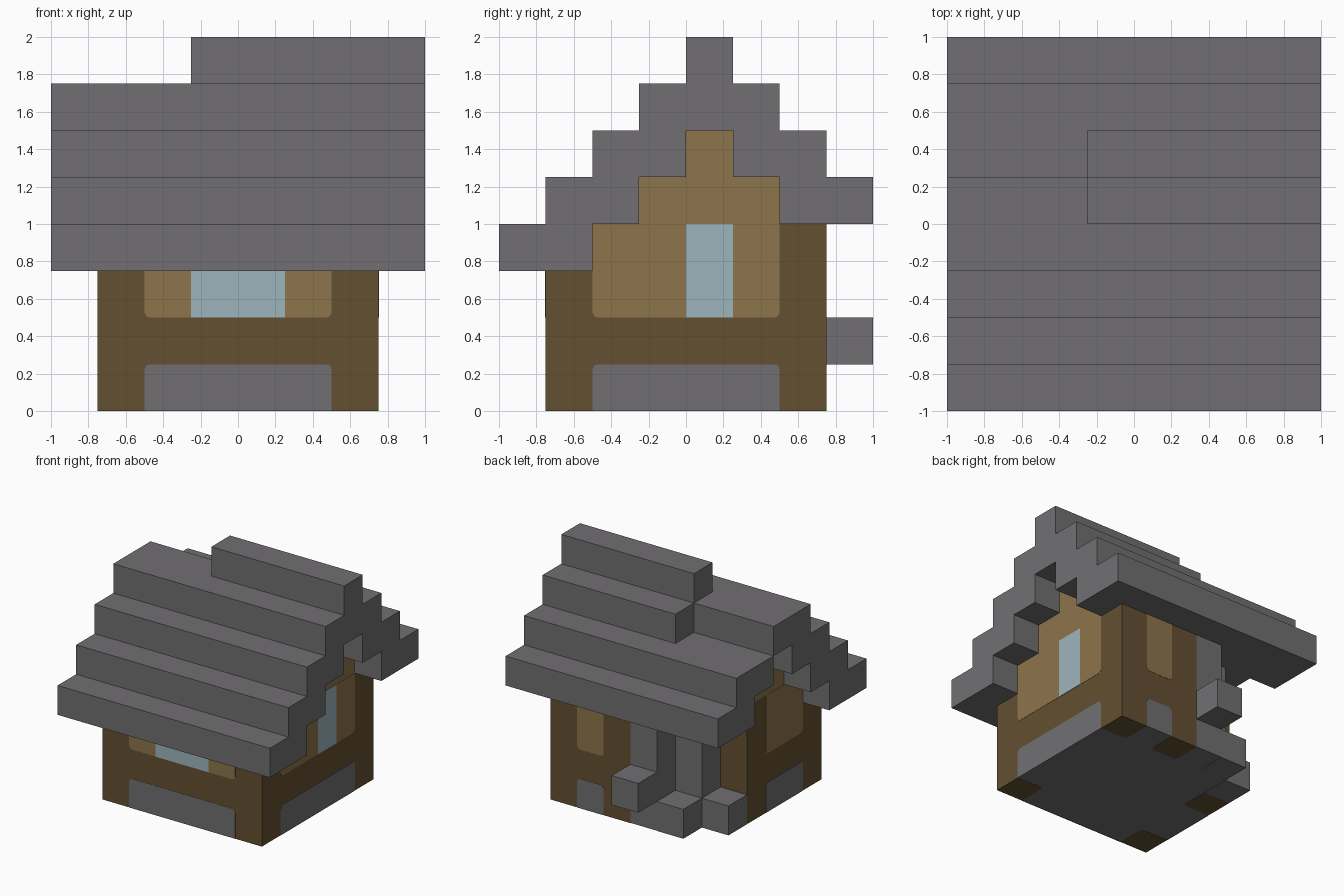
import bpy, bmesh, math
from mathutils import Vector

cube = bpy.data.objects.get("Cube")
if cube:
    bpy.data.objects.remove(cube, do_unlink=True)

U = 0.25       # block size
SKIN = 0.002   # thickness of the surface plates


def material(name, rgb):
    m = bpy.data.materials.new(name)
    m.use_nodes = True
    m.diffuse_color = (*rgb, 1)
    m.node_tree.nodes["Principled BSDF"].inputs["Base Color"].default_value = (*rgb, 1)
    return m


STONE = material("grey stone", (0.165, 0.159, 0.168))
TIMBER = material("dark timber", (0.127, 0.080, 0.032))
PLASTER = material("tan plaster", (0.270, 0.178, 0.069))
GLASS = material("pale blue glass", (0.337, 0.462, 0.503))


def prism(name, points, to_world, lo, hi, mats, rule=None):
    """Extrude a 2D outline from lo to hi; rule picks a material per face."""
    bm = bmesh.new()
    base = bm.faces.new([bm.verts.new(to_world(a, b, lo)) for a, b in points])
    res = bmesh.ops.extrude_face_region(bm, geom=[base])
    move = Vector(to_world(0, 0, hi)) - Vector(to_world(0, 0, lo))
    verts = [g for g in res["geom"] if isinstance(g, bmesh.types.BMVert)]
    bmesh.ops.translate(bm, verts=verts, vec=move)
    bmesh.ops.recalc_face_normals(bm, faces=bm.faces)
    for f in bm.faces:
        f.material_index = rule(f) if rule else 0
    mesh = bpy.data.meshes.new(name)
    bm.to_mesh(mesh)
    bm.free()
    for m in mats:
        mesh.materials.append(m)
    obj = bpy.data.objects.new(name, mesh)
    bpy.context.collection.objects.link(obj)
    return obj


def along_x(a, b, d):
    return (d, a, b)


def along_z(a, b, d):
    return (a, b, d)


def grid(points):
    return [(a * U, b * U) for a, b in points]


def block(name, x, y, z, mat):
    """Box given by block-unit ranges."""
    outline = grid([(x[0], y[0]), (x[1], y[0]), (x[1], y[1]), (x[0], y[1])])
    return prism(name, outline, along_z, z[0] * U, z[1] * U, [mat])


# Wall directions: outline is (horizontal, vertical), depth runs outward
WALL = 3 * U
SIDES = {
    "front": lambda a, b, d: (a, -WALL - d, b),
    "back": lambda a, b, d: (a, WALL + d, b),
    "right": lambda a, b, d: (WALL + d, a, b),
    "left": lambda a, b, d: (-WALL - d, a, b),
    "under": lambda a, b, d: (a, b, SKIN - d),
}


def plate(name, side, u, v, mat, rounded="", layers=1):
    """Thin panel; rounded lists corners as digits 0-3 from lower left."""
    r = 0.03
    outline = []
    corners = [(0, 0), (1, 0), (1, 1), (0, 1)]
    for i, (cu, cv) in enumerate(corners):
        px, py = u[cu] * U, v[cv] * U
        if str(i) in rounded:
            ox, oy = px + r * (1 - 2 * cu), py + r * (1 - 2 * cv)
            for k in range(4):
                t = math.pi + i * math.pi / 2 + k * math.pi / 6
                outline.append((ox + r * math.cos(t), oy + r * math.sin(t)))
        else:
            outline.append((px, py))
    return prism(name, outline, SIDES[side], 0, SKIN * layers, [mat])


# Wall body with a broken, stepped back corner showing stone
def body_rule(f):
    c, n = f.calc_center_median(), f.normal
    if abs(n.z) > 0.5:
        return 1
    broken = -0.6 < c.x < 0 and c.y > 0.3
    return 1 if broken else 0


footprint = grid([(-3, -3), (3, -3), (3, 3), (0, 3), (-1, 3), (-1, 2),
                  (-2, 2), (-2, 1), (-3, 1)])
prism("wall_body", footprint, along_z, SKIN, 4 * U, [TIMBER, STONE], body_rule)

# Stepped gable above the walls
gable = grid([(-1, 4), (2, 4), (2, 5), (1, 5), (1, 6), (0, 6), (0, 5), (-1, 5)])
prism("gable", gable, along_x, -WALL, WALL, [PLASTER, STONE],
      lambda f: 1 if f.normal.z < -0.5 else 0)

# Stone footing and plaster panels on each wall
for side, span in {"front": (-2, 2), "right": (-2, 2),
                   "left": (-2, 0), "back": (1, 2)}.items():
    top = 3 if side == "front" else 4
    plate(side + "_footing", side, span, (0, 1), STONE, "23")
    plate(side + "_plaster", side, span, (2, top), PLASTER, "01")

# Windows
plate("front_window", "front", (-1, 1), (2, 3), GLASS, layers=2)
plate("right_window", "right", (0, 1), (2, 4), GLASS, layers=2)

# Timber post ends under the floor
posts = [(-3, -3, "2"), (2, -3, "3"), (2, 2, "0"), (0, 2, "01"), (-3, 0, "12")]
for i, (x, y, rounded) in enumerate(posts):
    plate(f"post_end_{i}", "under", (x, x + 1), (y, y + 1), TIMBER, rounded)

# Fallen and protruding stones at the broken corner
block("rubble_back", (-2, -1), (2, 3), (0, 1), STONE)
block("rubble_side", (-3, -2), (1, 2), (0, 1), STONE)
block("protruding_stone", (-1, 0), (3, 4), (1, 2), STONE)

# Stepped roof slopes
front_slope = grid([(-4, 3), (-2, 3), (-2, 4), (-1, 4), (-1, 5), (0, 5), (0, 6),
                    (1, 6), (1, 7), (-1, 7), (-1, 6), (-2, 6), (-2, 5),
                    (-3, 5), (-3, 4), (-4, 4)])
back_slope = grid([(1, 5), (2, 5), (2, 4), (4, 4), (4, 5), (3, 5), (3, 6), (1, 6)])
prism("roof_front_slope", front_slope, along_x, -1, 1, [STONE])
prism("roof_back_slope", back_slope, along_x, -1, 1, [STONE])

# Partial ridge and the course behind it
block("roof_ridge", (-1, 4), (0, 1), (7, 8), STONE)
block("roof_upper_course", (-1, 4), (1, 2), (6, 7), STONE)
